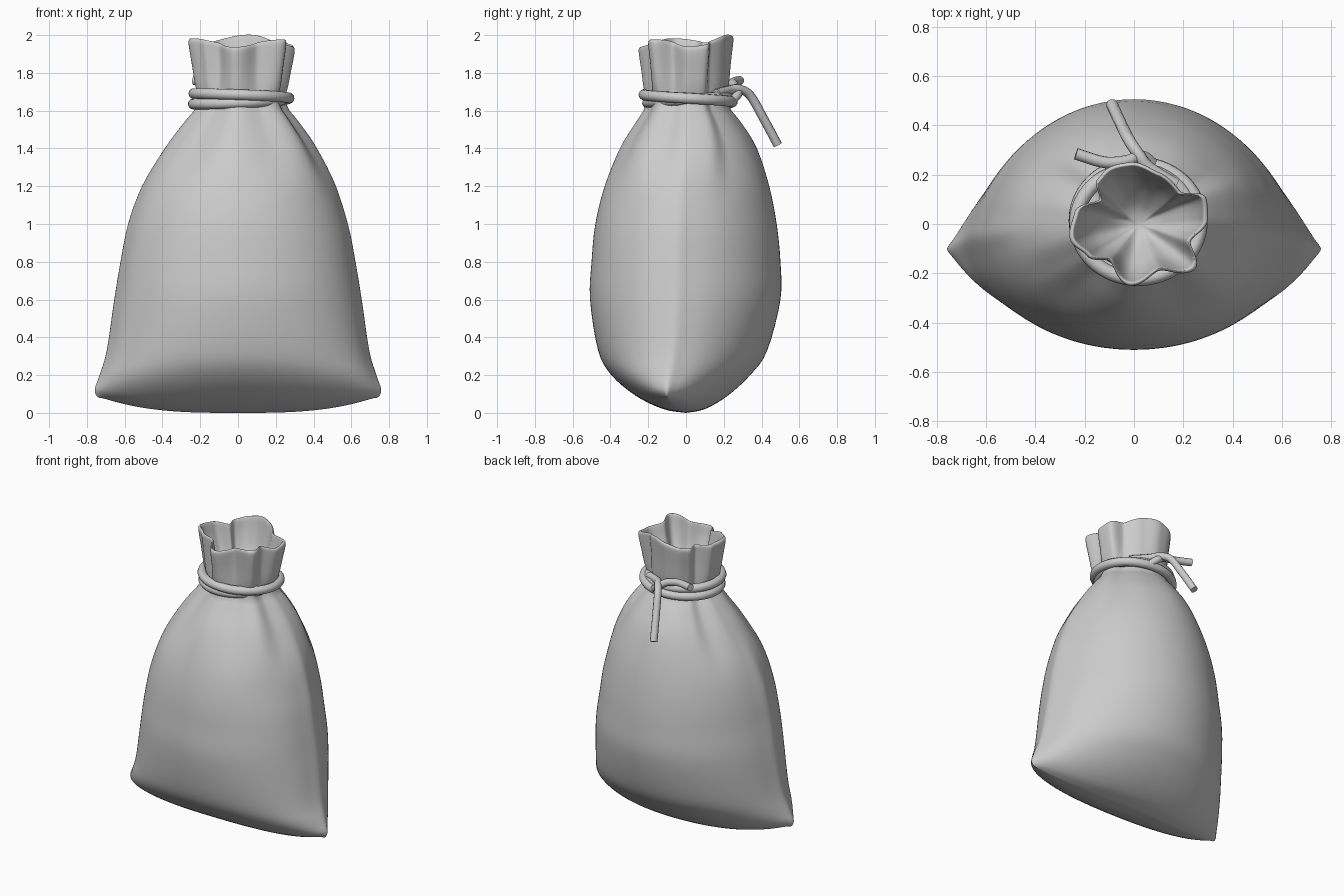
import bpy, bmesh, math
from mathutils import Vector

cube = bpy.data.objects.get("Cube")
if cube:
    bpy.data.objects.remove(cube)

# One plain cloth grey
grey = bpy.data.materials.new("sack_grey")
grey.use_nodes = True
GREY = (0.6, 0.6, 0.6, 1)
grey.diffuse_color = GREY
grey.node_tree.nodes["Principled BSDF"].inputs["Base Color"].default_value = GREY

SIDES = 128
NECK_X = 0.02
NECK_R = 0.235


def smooth(v):
    v = max(0, min(1, v))
    return v * v * (3 - 2 * v)


def spline(points, steps):
    """Smooth path through a list of points of any dimension."""
    out = []
    last = len(points) - 1
    for i in range(last):
        a, b, c, d = (Vector(points[max(0, min(last, i + k))]) for k in (-1, 0, 1, 2))
        for s in range(steps):
            t = s / steps
            out.append(b + (c - a) * (t / 2) + (2 * a - 5 * b + 4 * c - d) * (t * t / 2)
                       + (3 * b - a - 3 * c + d) * (t ** 3 / 2))
    out.append(Vector(points[last]))
    return out


# Ruffled outline of the mouth, turned into radius by angle
mouth = [(.30, .02), (.29, .11), (.19, .13), (.10, .21), (-.02, .25), (-.10, .23),
         (-.15, .18), (-.14, .10), (-.24, .05), (-.26, -.06), (-.19, -.13),
         (-.10, -.15), (-.02, -.25), (.10, -.19), (.25, -.18), (.23, -.07)]
polar = sorted((math.atan2(y, x - NECK_X) % math.tau, math.hypot(x - NECK_X, y))
               for x, y in mouth)
polar = [(polar[-1][0] - math.tau, polar[-1][1])] + polar + [(polar[0][0] + math.tau, polar[0][1])]


def ruffle(t):
    for (a, ra), (b, rb) in zip(polar, polar[1:]):
        if a <= t <= b:
            return ra + (rb - ra) * smooth((t - a) / (b - a))
    return NECK_R


def body_ring(row):
    """Oval section with a ridge at each side seam, pleated near the neck."""
    z, half, front, back, seam, lift = row
    high = smooth((z - 1) / 0.6)
    pleat = 0.4 * smooth((z - 1.1) / 0.5)
    ring = []
    for i in range(SIDES):
        t = math.tau * i / SIDES
        c, s = math.cos(t), math.sin(t)
        fold = 1 + (ruffle(t) / NECK_R - 1) * pleat
        ridge = 1 - 0.02 * (1 - high) * (1 - math.exp(-(s / 0.13) ** 2))
        y = seam * c * c + (back if s > 0 else front) * abs(s) ** (1.08 - 0.08 * high)
        ring.append((half * c * fold * ridge + NECK_X * high, y * fold,
                     z + lift * abs(c) ** 3))
    return ring


def collar_ring(z, blend, scale):
    """Gathered ring above the tie; wavy toward the lip."""
    ring = []
    for i in range(SIDES):
        t = math.tau * i / SIDES
        r = scale * (NECK_R + (ruffle(t) - NECK_R) * blend)
        wave = 0.018 * math.sin(3 * t + 3.67) + 0.015 * math.sin(t)
        wave -= 0.02 * math.exp(-(math.sin(t / 2) / 0.18) ** 2)
        ring.append((NECK_X + r * math.cos(t), r * math.sin(t),
                     z + wave * smooth((z - 1.7) / 0.25)))
    return ring


# Sack: height, half width, front, back, seam offset, corner lift
body = [(0, .735, 0, 0, -.10, .08), (.02, .752, -.12, .1, -.10, .075),
        (.09, .757, -.265, .22, -.10, .04), (.2, .733, -.395, .34, -.09, 0),
        (.33, .695, -.465, .43, -.07, 0), (.6, .655, -.508, .5, -.05, 0),
        (.8, .622, -.5, .5, -.05, 0), (1, .582, -.48, .48, -.04, 0),
        (1.2, .51, -.43, .44, -.03, 0), (1.4, .385, -.345, .37, -.01, 0),
        (1.53, .29, -.265, .29, 0, 0), (1.6, .235, -.22, .235, 0, 0)]
collar = [(1.66, .45, .88), (1.73, .7, .92), (1.83, .9, .95), (1.92, 1, .99),
          (1.955, 1, 1), (1.968, 1, .97), (1.96, 1, .93), (1.88, 1, .86),
          (1.78, .95, .72), (1.7, .9, .5), (1.64, .8, .25), (1.62, 0, 0)]
rings = [body_ring(r) for r in spline(body, 4)]
rings += [collar_ring(*r) for r in spline(collar, 3)]

bm = bmesh.new()
loops = [[bm.verts.new(p) for p in ring] for ring in rings]
for low, high in zip(loops, loops[1:]):
    for i in range(SIDES):
        j = (i + 1) % SIDES
        bm.faces.new((low[i], low[j], high[j], high[i]))
bmesh.ops.remove_doubles(bm, verts=bm.verts[:], dist=0.0008)
bmesh.ops.recalc_face_normals(bm, faces=bm.faces[:])
mesh = bpy.data.meshes.new("cloth_sack")
bm.to_mesh(mesh)
bm.free()
mesh.materials.append(grey)
mesh.shade_smooth()
sack = bpy.data.objects.new("cloth_sack", mesh)
bpy.context.collection.objects.link(sack)


def rope(name, points, closed=False, radius=0.024):
    curve = bpy.data.curves.new(name, "CURVE")
    curve.dimensions = "3D"
    curve.bevel_depth = radius
    curve.bevel_resolution = 3
    curve.use_fill_caps = True
    line = curve.splines.new("POLY")
    line.points.add(len(points) - 1)
    for slot, p in zip(line.points, points):
        slot.co = (*p, 1)
    line.use_cyclic_u = closed
    line.use_smooth = True
    curve.materials.append(grey)
    obj = bpy.data.objects.new(name, curve)
    bpy.context.collection.objects.link(obj)
    bpy.ops.object.select_all(action="DESELECT")
    bpy.context.view_layer.objects.active = obj
    obj.select_set(True)
    bpy.ops.object.convert(target="MESH")
    bpy.ops.object.shade_smooth_by_angle(angle=math.radians(50))


# Two turns of cord that cross once at the side
coil = []
for i in range(128):
    a = 2 * math.tau * i / 128
    turn = a + math.pi + 0.2
    swell = 0.015 * math.sin(a / 2)
    coil.append((0.01 + (0.245 + swell) * math.cos(turn),
                 0.01 + (0.223 + swell) * math.sin(turn),
                 1.663 + 0.028 * math.cos(a / 2)))
rope("neck_cord", coil, closed=True, radius=0.029)

# Loose cord ends tied at the back
rope("hanging_cord_end", spline([(.17, .16, 1.69), (.06, .23, 1.71), (.02, .28, 1.715),
                                 (-.02, .34, 1.68), (-.055, .41, 1.56), (-.09, .485, 1.42)], 6))
rope("short_cord_end", spline([(.08, .24, 1.65), (.03, .275, 1.69), (-.03, .255, 1.73),
                               (-.12, .25, 1.75), (-.235, .285, 1.76)], 6))
